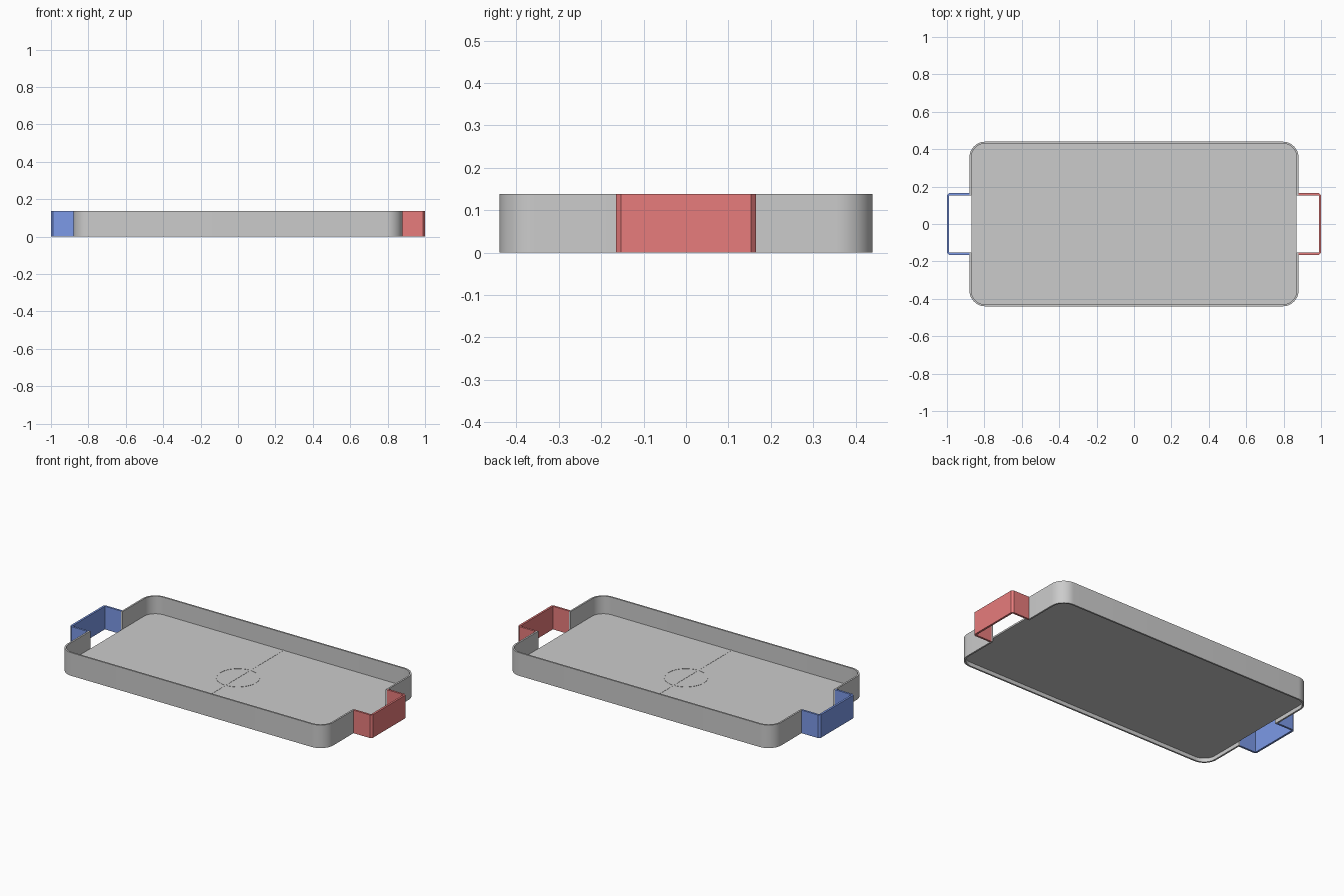
import bpy
from math import sin, cos, pi

if "Cube" in bpy.data.objects:
    bpy.data.objects.remove(bpy.data.objects["Cube"])

HX, HY, R, T = 0.88, 0.44, 0.085, 0.01   # half sizes, corner radius, wall thickness
H, GAP = 0.138, 0.153                    # wall height, half width of goal mouth
FLOOR0, FLOOR1 = 0.023, 0.033


def finish(name, verts, faces, colour=None, mirror_y=False):
    mesh = bpy.data.meshes.new(name)
    mesh.from_pydata(verts, [], faces)
    ob = bpy.data.objects.new(name, mesh)
    bpy.context.collection.objects.link(ob)
    if mirror_y:
        mod = ob.modifiers.new("mirror", 'MIRROR')
        mod.use_axis = (False, True, False)
    if colour:
        mat = bpy.data.materials.new(name + "_paint")
        mat.diffuse_color = colour
        mat.use_nodes = True
        mat.node_tree.nodes["Principled BSDF"].inputs["Base Color"].default_value = mat.diffuse_color
        mesh.materials.append(mat)
    bpy.ops.object.select_all(action='DESELECT')
    ob.select_set(True)
    bpy.context.view_layer.objects.active = ob
    bpy.ops.object.shade_smooth_by_angle()
    return ob


def ribbon(name, outer, inner, z0, z1, closed=False, **kw):
    # upright strip between two matching outlines; outer lies right of the path direction
    n = len(outer)
    verts = []
    for o, i in zip(outer, inner):
        verts += [(*o, z0), (*o, z1), (*i, z1), (*i, z0)]
    faces = []
    for k in range(n if closed else n - 1):
        a, b = 4 * k, 4 * ((k + 1) % n)
        for j in range(4):
            m = (j + 1) % 4
            faces.append((a + j, b + j, b + m, a + m))
    if not closed:
        e = 4 * (n - 1)
        faces += [(0, 1, 2, 3), (e + 3, e + 2, e + 1, e)]
    return finish(name, verts, faces, **kw)


def prism(name, pts, z0, z1):
    n = len(pts)
    verts = [(*p, z0) for p in pts] + [(*p, z1) for p in pts]
    faces = [tuple(range(n))[::-1], tuple(range(n, 2 * n))]
    faces += [(k, (k + 1) % n, n + (k + 1) % n, n + k) for k in range(n)]
    return finish(name, verts, faces)


def arc(cx, cy, r, a0, a1, n):
    return [(cx + r * cos(a0 + (a1 - a0) * k / n), cy + r * sin(a0 + (a1 - a0) * k / n))
            for k in range(n + 1)]


def back_corners(r):
    return (arc(HX - R, HY - R, r, 0, pi / 2, 12)
            + arc(R - HX, HY - R, r, pi / 2, pi, 12))


# Perimeter wall: back half, mirrored to the front, open at the goal mouths
outer = [(HX, GAP)] + back_corners(R) + [(-HX, GAP)]
inner = [(HX - T, GAP)] + back_corners(R - T) + [(T - HX, GAP)]
ribbon("perimeter_wall", outer, inner, 0, H, mirror_y=True)

# Playing floor, set slightly above the wall's lower edge
half = back_corners(R - T)
prism("floor", half + [(-x, -y) for x, y in half], FLOOR0, FLOOR1)

# Floor markings
M = 0.002
prism("centre_line", [(-M, T - HY), (M, T - HY), (M, HY - T), (-M, HY - T)],
      FLOOR1 - 0.001, FLOOR1 + 0.001)
ribbon("centre_circle", arc(0, 0, 0.119, 0, 2 * pi, 48)[:-1],
       arc(0, 0, 0.115, 0, 2 * pi, 48)[:-1],
       FLOOR1 - 0.001, FLOOR1 + 0.0012, closed=True)

# Goals: open U-shaped panels with clipped corners
G = 0.012
for name, s, colour in (("red_goal", 1, (0.8, 0.2, 0.2, 1)),
                        ("blue_goal", -1, (0.2, 0.32, 0.8, 1))):
    go = [(HX, -GAP - G), (1 - G, -GAP - G), (1, -GAP),
          (1, GAP), (1 - G, GAP + G), (HX, GAP + G)]
    gi = [(HX, -GAP), (1 - G, -GAP), (1 - G, -GAP),
          (1 - G, GAP), (1 - G, GAP), (HX, GAP)]
    # nudge doubled inner corner points apart to avoid zero-area faces
    gi[1], gi[4] = (1 - G - 0.001, -GAP), (1 - G - 0.001, GAP)
    ribbon(name, [(s * x, s * y) for x, y in go], [(s * x, s * y) for x, y in gi],
           0, H, colour=colour)
